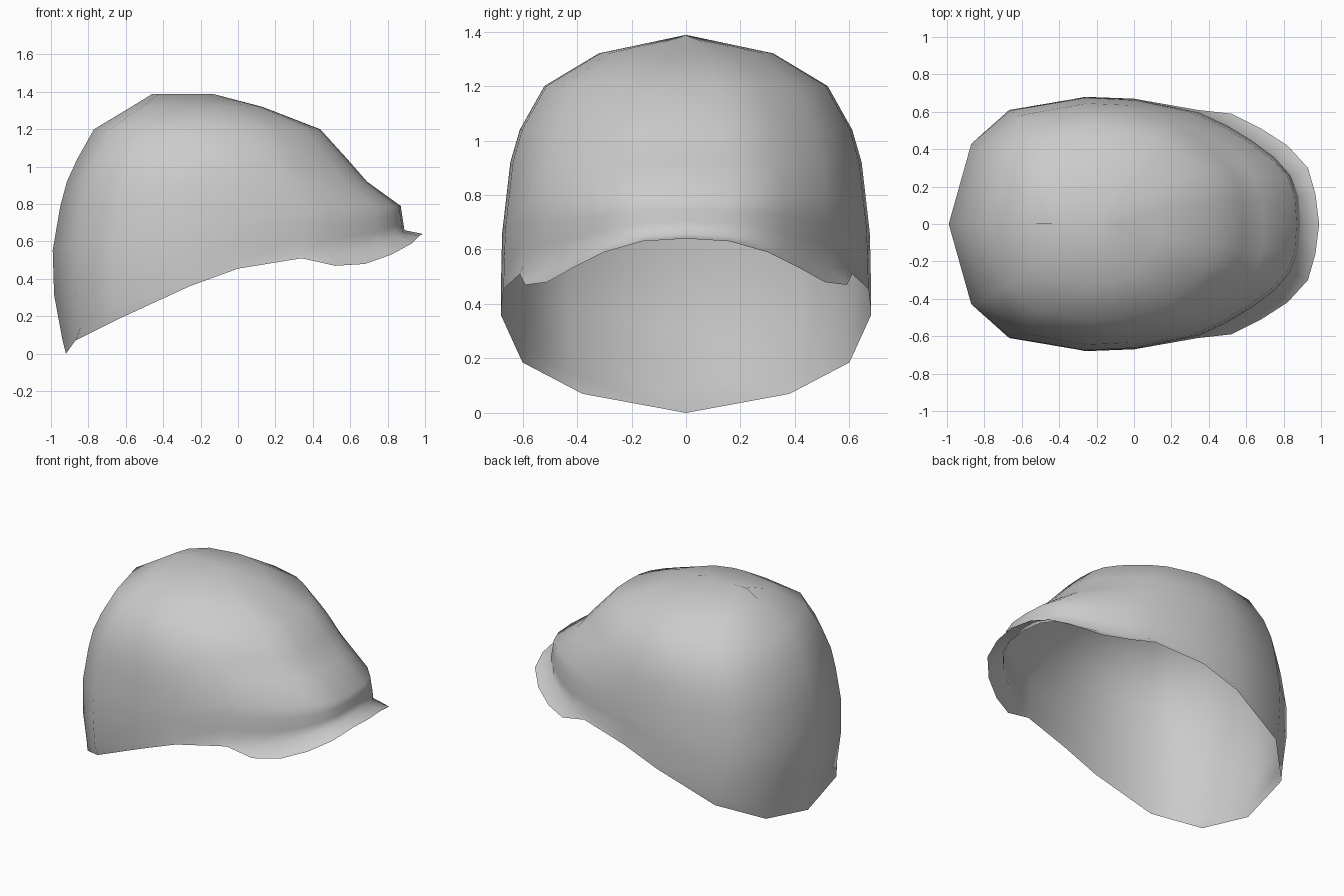
import bpy, bmesh
from mathutils import Vector

cube = bpy.data.objects.get("Cube")
if cube:
    bpy.data.objects.remove(cube)

grey = bpy.data.materials.new("plain_grey")
grey.use_nodes = True
colour = (0.6, 0.6, 0.6, 1)
grey.diffuse_color = colour
grey.node_tree.nodes["Principled BSDF"].inputs["Base Color"].default_value = colour

# Half outline of the dome from front to back, seen from above
PLAN = [(.88, 0), (.87, .15), (.83, .26), (.74, .36), (.62, .45), (.49, .53),
        (.34, .6), (0, .67), (-.26, .68), (-.67, .61), (-.88, .43), (-1, 0)]
# Lower edge, including the lip of the brim
RIM = [(.99, 0, .64), (.97, .16, .63), (.93, .3, .59), (.82, .42, .53),
       (.68, .51, .48), (.52, .59, .47), (.34, .61, .51), (0, .67, .455),
       (-.26, .68, .36), (-.64, .6, .185), (-.87, .38, .07), (-.92, 0, 0)]
# Heights where the brim meets the dome
NECK = [.66, .65, .63, .59, .55, .53, .54]
# Dome size by height: z, front x, back x, half width
LEVELS = [(0, .89, -.92, .66), (.2, .89, -.97, .675), (.46, .89, -1, .68),
          (.66, .89, -.98, .675), (.79, .87, -.95, .66), (.92, .69, -.915, .645),
          (1.04, .585, -.86, .61), (1.2, .44, -.77, .52), (1.32, .13, -.57, .32),
          (1.388, -.13, -.46, 0)]
MID = -.2


def dome(col, z):
    """Point on the dome for one column at a height."""
    for a, b in zip(LEVELS, LEVELS[1:]):
        if z <= b[0]:
            break
    t = (z - a[0]) / (b[0] - a[0])
    front, back, wide = [p + (q - p) * t for p, q in zip(a[1:], b[1:])]
    px, py = PLAN[col]
    if px > MID:
        x = MID + (px - MID) / (.88 - MID) * (front - MID)
    else:
        x = MID + (px - MID) / (-1 - MID) * (back - MID)
    return Vector((x, py / .68 * wide, z))


def column(col):
    """Points up one column, from the lower edge to the crown."""
    rim = Vector(RIM[col])
    wall = LEVELS[4][0]
    start = NECK[col] if col < len(NECK) else rim.z + .1 * (wall - rim.z)
    lower = [start + (wall - start) * k / 3 for k in range(3)]
    return [rim] + [dome(col, z) for z in lower + [lv[0] for lv in LEVELS[4:]]]


# Helmet shell: columns run round the left half, then back round the mirrored right half
half = [column(c) for c in range(len(PLAN))]
mirrored = [[Vector((p.x, -p.y, p.z)) for p in col] for col in half[-2:0:-1]]
bm = bmesh.new()
grid = [[bm.verts.new(p) for p in col] for col in half + mirrored]
for i, col in enumerate(grid):
    nxt = grid[(i + 1) % len(grid)]
    for k in range(len(col) - 1):
        bm.faces.new((col[k], nxt[k], nxt[k + 1], col[k + 1]))
bmesh.ops.remove_doubles(bm, verts=bm.verts, dist=.0005)
bmesh.ops.recalc_face_normals(bm, faces=bm.faces)
top = max(bm.faces, key=lambda f: f.calc_center_median().z)
if top.normal.z < 0:
    bmesh.ops.reverse_faces(bm, faces=bm.faces)
for f in bm.faces:
    f.smooth = True

mesh = bpy.data.meshes.new("helmet_shell")
bm.to_mesh(mesh)
bm.free()
mesh.materials.append(grey)
shell = bpy.data.objects.new("helmet_shell", mesh)
bpy.context.collection.objects.link(shell)
